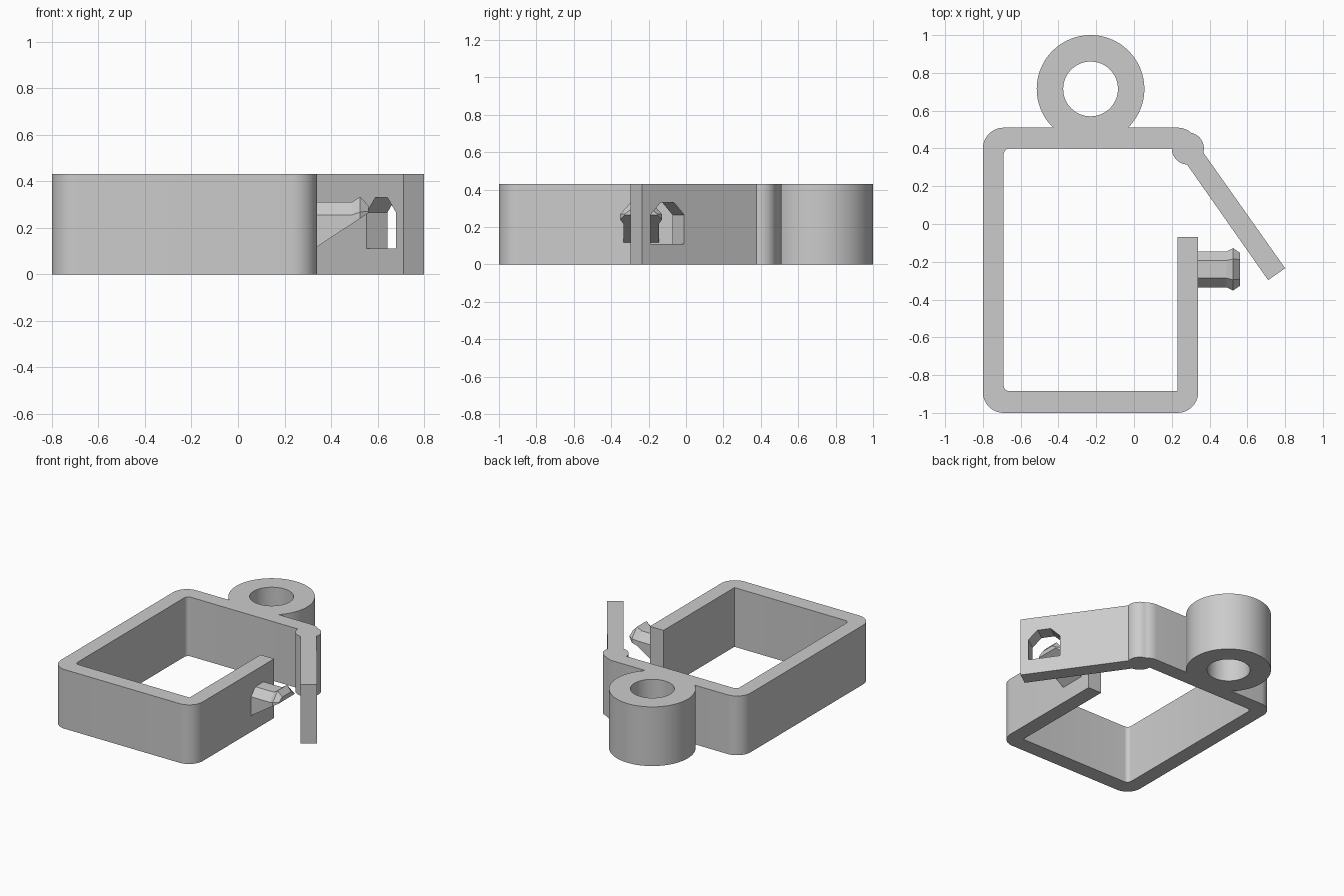
import bpy
import bmesh
import math
from mathutils import Matrix, Vector

if "Cube" in bpy.data.objects:
    bpy.data.objects.remove(bpy.data.objects["Cube"])

HEIGHT = 0.43
WALL = 0.11

grey = bpy.data.materials.new("mid grey")
grey.diffuse_color = (0.6, 0.6, 0.6, 1)
grey.use_nodes = True
grey.node_tree.nodes["Principled BSDF"].inputs["Base Color"].default_value = grey.diffuse_color


def arc(cx, cy, r, a0, a1, n=10):
    """Points along an arc, angles in degrees."""
    return [(cx + r * math.cos(math.radians(a0 + (a1 - a0) * i / n)),
             cy + r * math.sin(math.radians(a0 + (a1 - a0) * i / n)))
            for i in range(n + 1)]


def loft(name, rings):
    """Closed solid through a list of equally sized vertex rings."""
    bm = bmesh.new()
    vs = [[bm.verts.new(p) for p in ring] for ring in rings]
    n = len(vs[0])
    for a, b in zip(vs, vs[1:]):
        for i in range(n):
            j = (i + 1) % n
            bm.faces.new((a[i], a[j], b[j], b[i]))
    bm.faces.new(vs[0][::-1])
    bm.faces.new(vs[-1])
    bmesh.ops.recalc_face_normals(bm, faces=bm.faces)
    mesh = bpy.data.meshes.new(name)
    bm.to_mesh(mesh)
    bm.free()
    mesh.materials.append(grey)
    ob = bpy.data.objects.new(name, mesh)
    bpy.context.collection.objects.link(ob)
    return ob


def prism(name, outline, z0, z1):
    return loft(name, [[(x, y, z) for x, y in outline] for z in (z0, z1)])


def activate(ob):
    bpy.ops.object.select_all(action='DESELECT')
    ob.select_set(True)
    bpy.context.view_layer.objects.active = ob


def cut(ob, cutter):
    mod = ob.modifiers.new("cut", 'BOOLEAN')
    mod.operation = 'DIFFERENCE'
    mod.solver = 'EXACT'
    mod.object = cutter
    activate(ob)
    bpy.ops.object.modifier_apply(modifier=mod.name)
    bpy.data.objects.remove(cutter)


# Clip frame: inner wall, hinge bulge, angled flap, eyelet, outer wall
outline = [(0.34, -0.07), (0.23, -0.07), (0.23, -0.885)]
outline += arc(-0.66, -0.855, 0.03, 270, 180, 5)
outline += arc(-0.66, 0.37, 0.03, 180, 90, 5)
outline += arc(0.285, 0.40, 0.085, 180, 267)
outline += [(0.71, -0.297), (0.80, -0.234)]
outline += arc(0.285, 0.40, 0.085, -15, 78.5)
outline += arc(0.23, 0.40, WALL, 49.1, 90, 6)[1:]
outline += arc(-0.23, 0.715, 0.285, -46, 226, 64)
outline += arc(-0.69, 0.40, WALL, 90, 180)
outline += arc(-0.69, -0.89, WALL, 180, 270)
outline += arc(0.23, -0.89, WALL, 270, 360)
frame = prism("clip_frame", outline, 0, HEIGHT)

# Round hole through the eyelet
cut(frame, prism("eyelet_cutter", arc(-0.23, 0.715, 0.145, 0, 360, 48)[:-1],
                 -0.1, HEIGHT + 0.1))

# Latch slot with chamfered top corners, square to the flap
along = Vector((0.576, -0.817, 0))
normal = Vector((0.817, 0.576, 0))
middle = Vector((0.705, -0.10, 0))
slot = [(-0.11, 0.11), (0.11, 0.11), (0.11, 0.265),
        (0.045, 0.33), (-0.045, 0.33), (-0.11, 0.265)]
cut(frame, loft("slot_cutter", [
    [middle + along * u + normal * d + Vector((0, 0, z)) for u, z in slot]
    for d in (-0.2, 0.1)]))

activate(frame)
bpy.ops.object.shade_smooth_by_angle(angle=math.radians(30))

# Latch hook: (x, half width, shoulder height, half top width, top height)
rings = []
for x, half, shoulder, flat, top in [(0.33, 0.095, 0.255, 0.047, 0.31),
                                     (0.49, 0.095, 0.255, 0.047, 0.31),
                                     (0.525, 0.112, 0.268, 0.055, 0.333),
                                     (0.56, 0.088, 0.27, 0.052, 0.295)]:
    bottom = 0.118 + 0.66 * (x - 0.34)  # sloped underside
    rings.append([(x, -0.24 + y, z) for y, z in
                  [(-half, bottom), (half, bottom), (half, shoulder),
                   (flat, top), (-flat, top), (-half, shoulder)]])
loft("latch_hook", rings)
